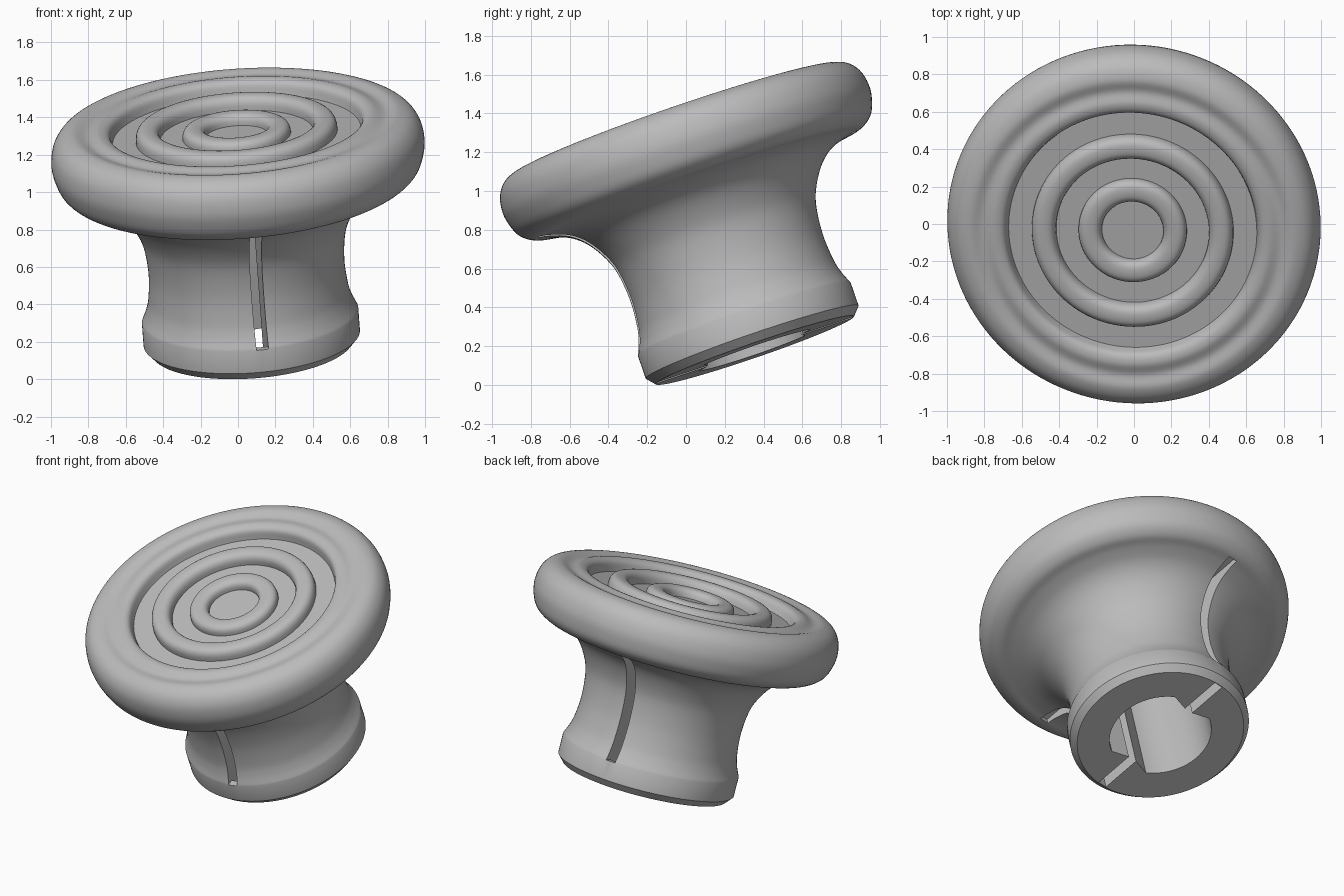
import bpy, bmesh, math
from mathutils import Vector, Matrix

if "Cube" in bpy.data.objects:
    bpy.data.objects.remove(bpy.data.objects["Cube"])

SEGMENTS = 128
FLOOR = 1.19          # height of the groove floors along the knob axis
SLOT_TURN = math.radians(6)


def new_object(name, bm):
    bmesh.ops.recalc_face_normals(bm, faces=bm.faces)
    mesh = bpy.data.meshes.new(name)
    bm.to_mesh(mesh)
    bm.free()
    obj = bpy.data.objects.new(name, mesh)
    bpy.context.collection.objects.link(obj)
    return obj


def smooth_path(points, steps=5):
    """Catmull-Rom curve through the points."""
    pts = [Vector(p) for p in points]
    pts = [2 * pts[0] - pts[1]] + pts + [2 * pts[-1] - pts[-2]]
    out = []
    for a, b, c, d in zip(pts, pts[1:], pts[2:], pts[3:]):
        for i in range(steps):
            t = i / steps
            out.append(0.5 * (2 * b + (c - a) * t + (2 * a - 5 * b + 4 * c - d) * t ** 2
                              + (3 * b - a - 3 * c + d) * t ** 3))
    return out + [pts[-2]]


def ridge(inner, outer, top, steps=14):
    """Rounded ridge rising from the groove floor."""
    mid, half = (inner + outer) / 2, (outer - inner) / 2
    out = []
    for i in range(steps + 1):
        c, s = math.cos(math.pi * i / steps), max(0, math.sin(math.pi * i / steps))
        out.append(Vector((mid - half * math.copysign(abs(c) ** 0.75, c),
                           FLOOR + (top - FLOOR) * s ** 0.75)))
    return out


# Profile of the knob from the bottom centre, up the outside, to the top centre
collar = [Vector(p) for p in ((0, 0), (0.54, 0), (0.58, 0.045))]
neck_and_flare = smooth_path([(0.58, 0.17), (0.553, 0.235), (0.535, 0.31), (0.525, 0.45),
                              (0.54, 0.6), (0.575, 0.7), (0.64, 0.8), (0.72, 0.865),
                              (0.82, 0.9), (0.9, 0.915), (0.96, 0.96), (0.99, 1.03),
                              (1.0, 1.1), (0.985, 1.18), (0.94, 1.24), (0.87, 1.266),
                              (0.8, 1.253), (0.735, 1.268), (0.685, 1.25), (0.665, FLOOR)])
rings = ridge(0.41, 0.54, 1.265)[::-1] + ridge(0.165, 0.29, 1.25)[::-1]
profile = collar + neck_and_flare + rings + [Vector((0, FLOOR))]

bm = bmesh.new()
verts = [bm.verts.new((p.x, 0, p.y)) for p in profile]
edges = [bm.edges.new(pair) for pair in zip(verts, verts[1:])]
bmesh.ops.spin(bm, geom=verts + edges, cent=(0, 0, 0), axis=(0, 0, 1),
               angle=math.tau, steps=SEGMENTS)
bmesh.ops.remove_doubles(bm, verts=bm.verts, dist=0.0005)
knob = new_object("knob", bm)


def slot_cutter(length, width, low, high):
    bm = bmesh.new()
    bmesh.ops.create_cube(bm, size=1, matrix=Matrix.Rotation(SLOT_TURN, 4, "Z")
                          @ Matrix.Translation((0, 0, (low + high) / 2))
                          @ Matrix.Diagonal((width, length, high - low, 1)))
    return new_object("slot_cutter", bm)


def socket_cutter(radius, tip, spread, depth):
    """Round socket with a wedge pointing inward at each slot."""
    bm = bmesh.new()
    ring = []
    for side in (0, math.pi):
        turn = SLOT_TURN + math.pi / 2 + side
        ring.append((tip, turn))
        for i in range(33):
            ring.append((radius, turn + spread + (math.pi - 2 * spread) * i / 32))
    face = bm.faces.new([bm.verts.new((r * math.cos(a), r * math.sin(a), -0.1))
                         for r, a in ring])
    top = bmesh.ops.extrude_face_region(bm, geom=[face])["geom"]
    bmesh.ops.translate(bm, vec=(0, 0, depth + 0.1),
                        verts=[v for v in top if isinstance(v, bmesh.types.BMVert)])
    return new_object("socket_cutter", bm)


# Socket, the slot across the bottom, and the taller slot above the collar
cutters = [socket_cutter(0.33, 0.25, math.radians(28), 0.9),
           slot_cutter(1.07, 0.065, -0.1, 0.5),
           slot_cutter(1.74, 0.065, 0.17, 0.94)]
bpy.context.view_layer.objects.active = knob
for cutter in cutters:
    cutter.hide_render = True
    mod = knob.modifiers.new("cut", "BOOLEAN")
    mod.operation, mod.solver, mod.object = "DIFFERENCE", "EXACT", cutter
    bpy.ops.object.modifier_apply(modifier=mod.name)
    bpy.data.objects.remove(cutter)

# Lean the knob and stand it on the ground
axis = Vector((-0.07, -0.324, 0.944)).normalized()
lean = Vector((0, 0, 1)).rotation_difference(axis).to_matrix().to_4x4()
knob.data.transform(Matrix.Translation((0.075, 0.36, 0.175)) @ lean)
low = [min(v.co[i] for v in knob.data.vertices) for i in range(3)]
high = [max(v.co[i] for v in knob.data.vertices) for i in range(3)]
knob.data.transform(Matrix.Translation((-(low[0] + high[0]) / 2,
                                        -(low[1] + high[1]) / 2, -low[2])))

grey = bpy.data.materials.new("grey")
grey.use_nodes = True
grey.diffuse_color = (0.5, 0.5, 0.5, 1)
grey.node_tree.nodes["Principled BSDF"].inputs["Base Color"].default_value = grey.diffuse_color
knob.data.materials.clear()
knob.data.materials.append(grey)

bpy.ops.object.select_all(action="DESELECT")
knob.select_set(True)
bpy.ops.object.shade_smooth_by_angle(angle=math.radians(32))
